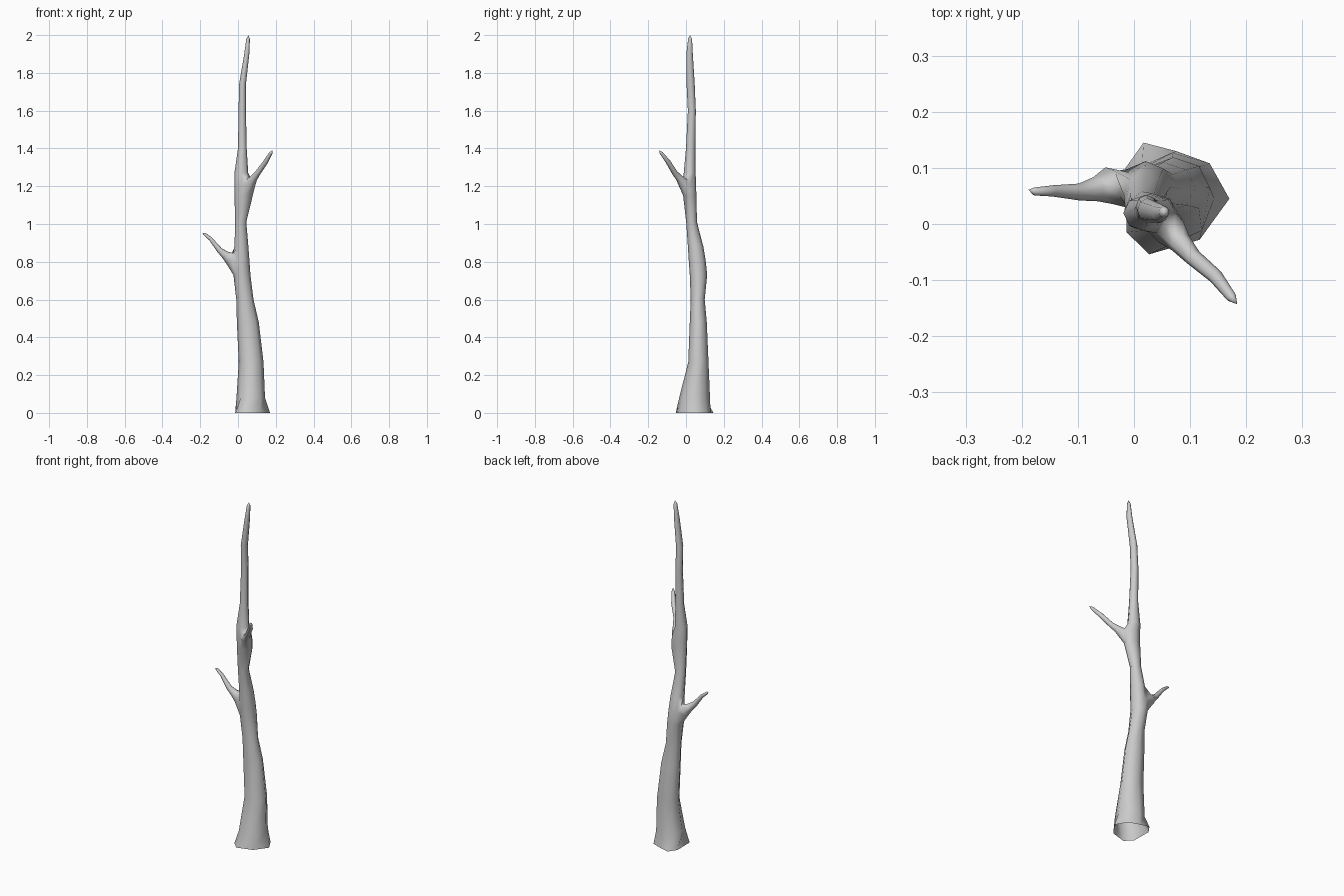
import bpy, bmesh, math
from mathutils import Vector

SIDES = 8
bm = bmesh.new()

# Flared, irregular foot outline (open at the bottom)
foot = [(0.17, 0.045), (0.135, 0.108), (0.075, 0.13), (0.017, 0.145),
        (-0.015, 0.1), (-0.013, -0.015), (0.027, -0.054), (0.117, -0.028)]

# Trunk sections: z, x min, x max, y min, y max
sections = [
    (0.08, -0.008, 0.143, -0.036, 0.127),
    (0.27, 0.004, 0.135, 0.012, 0.119),
    (0.48, -0.006, 0.110, 0.020, 0.110),
    (0.60, -0.009, 0.082, 0.025, 0.099),
    (0.73, -0.024, 0.066, 0.020, 0.112),
    (0.80, -0.020, 0.061, 0.015, 0.105),
    (0.88, -0.018, 0.055, 0.010, 0.092),
    (1.01, -0.016, 0.044, 0.001, 0.058),
    (1.15, -0.018, 0.078, -0.015, 0.055),
    (1.21, -0.019, 0.075, -0.015, 0.053),
    (1.27, -0.019, 0.054, -0.012, 0.051),
    (1.40, 0.000, 0.046, 0.000, 0.049),
    (1.60, 0.003, 0.042, 0.010, 0.052),
    (1.74, 0.006, 0.042, 0.003, 0.046),
    (1.90, 0.033, 0.060, 0.002, 0.036),
    (1.98, 0.044, 0.063, 0.011, 0.032),
]


def bridge(a, b):
    for i in range(SIDES):
        j = (i + 1) % SIDES
        bm.faces.new((a[i], a[j], b[j], b[i]))


def cap(ring, tip):
    t = bm.verts.new(tip)
    for i in range(SIDES):
        bm.faces.new((ring[i], ring[(i + 1) % SIDES], t))


# Trunk
rings = [[bm.verts.new((x, y, 0)) for x, y in foot]]
for z, x0, x1, y0, y1 in sections:
    ring = []
    for k in range(SIDES):
        a = math.tau * k / SIDES
        ring.append(bm.verts.new(((x0 + x1) / 2 + (x1 - x0) / 2 * math.cos(a),
                                  (y0 + y1) / 2 + (y1 - y0) / 2 * math.sin(a), z)))
    rings.append(ring)
for a, b in zip(rings, rings[1:]):
    bridge(a, b)
cap(rings[-1], (0.055, 0.022, 2.0))


def branch(row, k, path, tip):
    """Open a 2x2 patch of trunk faces and grow a tapering limb from it."""
    l, r = (k - 1) % SIDES, (k + 1) % SIDES
    low, mid, top = rings[row:row + 3]
    loop = [low[l], low[k], low[r], mid[r], top[r], top[k], top[l], mid[l]]
    bmesh.ops.delete(bm, geom=list(mid[k].link_faces), context='FACES_ONLY')
    for e in list(mid[k].link_edges):
        bm.edges.remove(e)
    bm.verts.remove(mid[k])
    pts = [Vector(p[:3]) for p in path] + [Vector(tip)]
    for i, p in enumerate(path):
        d = (pts[i + 1] - pts[max(i - 1, 0)]).normalized()
        side = Vector((0, 0, 1)).cross(d).normalized()
        up = d.cross(side)
        ring = []
        for n in range(SIDES):
            a = math.radians(-135 + 45 * n)
            ring.append(bm.verts.new(pts[i] + p[3] * (side * math.cos(a) + up * math.sin(a))))
        bridge(loop, ring)
        loop = ring
    cap(loop, tip)


# Lower left branch
branch(5, 4, [(-0.043, 0.068, 0.818, 0.034), (-0.068, 0.062, 0.836, 0.022),
              (-0.098, 0.057, 0.862, 0.015), (-0.145, 0.059, 0.921, 0.010),
              (-0.178, 0.058, 0.948, 0.007)], (-0.188, 0.061, 0.951))
# Upper right branch
branch(9, 7, [(0.066, -0.014, 1.217, 0.029), (0.083, -0.034, 1.242, 0.020),
              (0.106, -0.060, 1.272, 0.015), (0.146, -0.094, 1.328, 0.013),
              (0.174, -0.131, 1.376, 0.009)], (0.184, -0.143, 1.391))

bmesh.ops.recalc_face_normals(bm, faces=bm.faces[:])
for f in bm.faces:
    f.smooth = True
mesh = bpy.data.meshes.new("tree_trunk")
bm.to_mesh(mesh)
bm.free()
bpy.context.scene.collection.objects.link(bpy.data.objects.new("tree_trunk", mesh))
